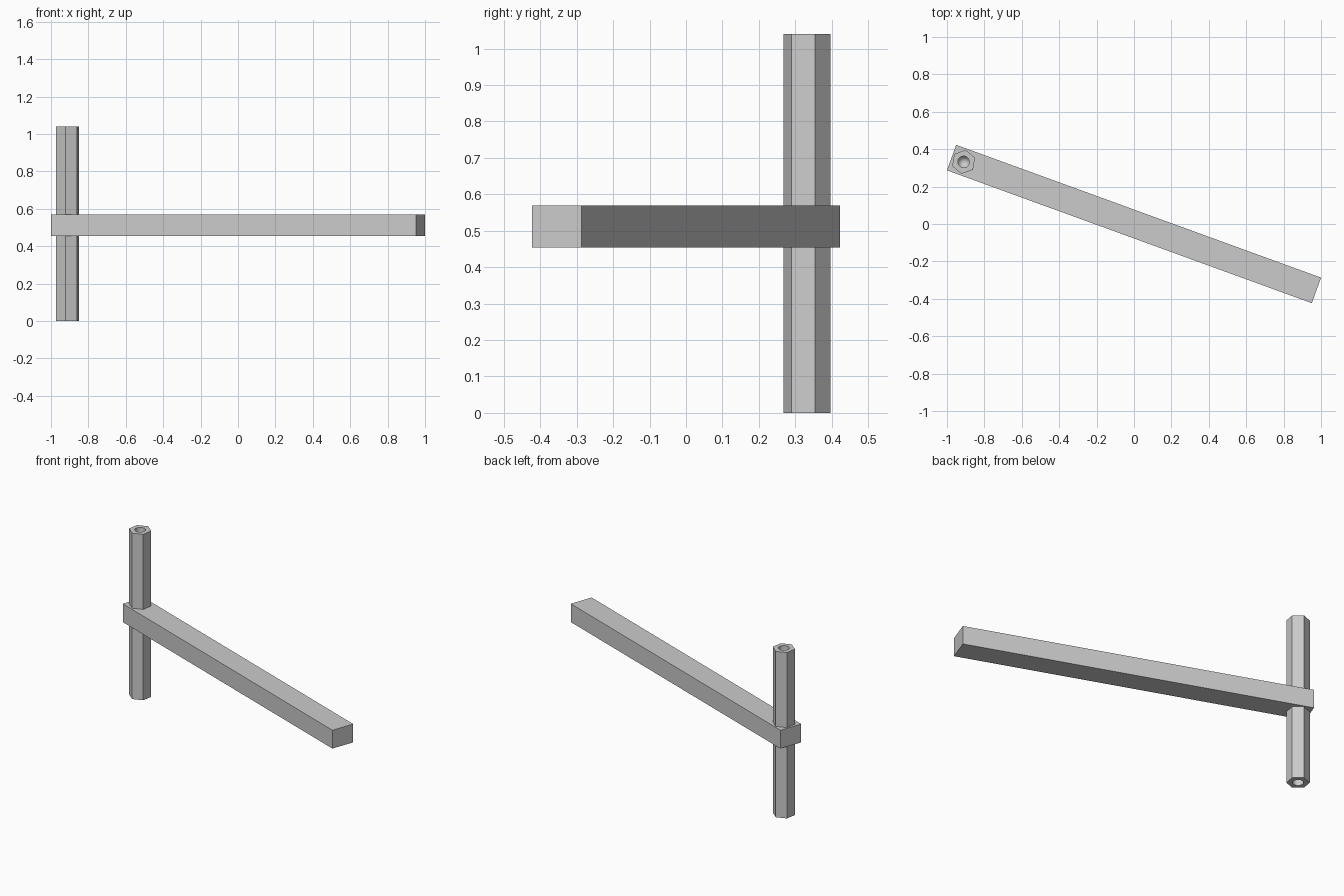
import bpy, bmesh
from math import radians, sin, cos, pi

cube = bpy.data.objects.get("Cube")
if cube:
    bpy.data.objects.remove(cube, do_unlink=True)

# One plain metal colour for everything
metal = bpy.data.materials.new("light_grey_metal")
metal.use_nodes = True
grey = (0.6, 0.6, 0.6, 1)
metal.diffuse_color = grey
metal.node_tree.nodes["Principled BSDF"].inputs["Base Color"].default_value = grey


def finish(name, bm):
    bmesh.ops.recalc_face_normals(bm, faces=bm.faces)
    mesh = bpy.data.meshes.new(name)
    bm.to_mesh(mesh)
    bm.free()
    mesh.materials.append(metal)
    obj = bpy.data.objects.new(name, mesh)
    bpy.context.collection.objects.link(obj)
    return obj


def ring(bm, sides, radius, z, start=0.0):
    """Closed loop of edges at height z."""
    verts = [bm.verts.new((radius * cos(start + 2 * pi * i / sides),
                           radius * sin(start + 2 * pi * i / sides), z))
             for i in range(sides)]
    return verts, [bm.edges.new((verts[i - 1], verts[i])) for i in range(sides)]


def wall(bm, a, b):
    """Quads between two loops with equal counts."""
    return [bm.faces.new((a[i - 1], a[i], b[i], b[i - 1])) for i in range(len(a))]


# Arm: a square-edged bar turned about the vertical
arm_length, arm_width, arm_height = 2.076, 0.145, 0.115
bm = bmesh.new()
bmesh.ops.create_cube(bm, size=1)
bmesh.ops.scale(bm, vec=(arm_length, arm_width, arm_height), verts=bm.verts)
arm = finish("arm", bm)
arm.location.z = 0.512
arm.rotation_euler.z = radians(-20)

# Hexagonal post with a blind drilled bore at each end
post_height, post_radius, bore_radius, bore_depth = 1.04, 0.065, 0.031, 0.2
bm = bmesh.new()
outer = []
for end, inward in ((0, 1), (post_height, -1)):
    hex_verts, hex_edges = ring(bm, 6, post_radius, end, radians(20))
    rim, rim_edges = ring(bm, 32, bore_radius, end)
    floor, _ = ring(bm, 32, bore_radius, end + inward * bore_depth)
    bmesh.ops.triangle_fill(bm, edges=hex_edges + rim_edges, use_beauty=True)
    tip = bm.verts.new((0, 0, end + inward * (bore_depth + 0.02)))
    bore = wall(bm, rim, floor)
    bore += [bm.faces.new((floor[i - 1], floor[i], tip)) for i in range(32)]
    for face in bore:
        face.smooth = True
    outer.append(hex_verts)
wall(bm, *outer)
for edge in bm.edges:
    if len(edge.link_faces) == 2 and edge.calc_face_angle(0) > radians(30):
        edge.smooth = False
post = finish("hex_post", bm)
post.location = (-0.911, 0.332, 0)
